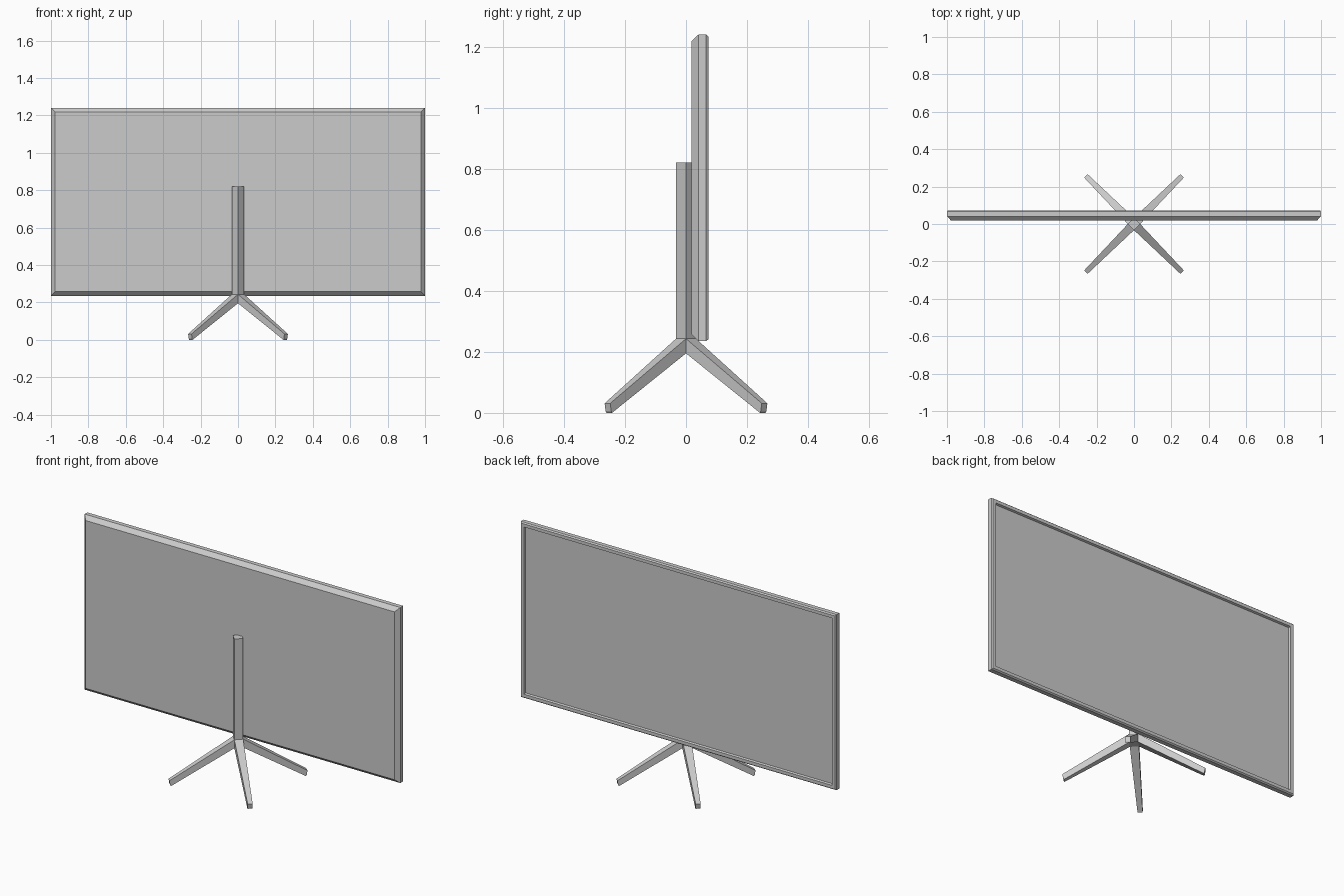
import bpy, bmesh
from mathutils import Vector

if "Cube" in bpy.data.objects:
    bpy.data.objects.remove(bpy.data.objects["Cube"])


def make_object(bm, name):
    bmesh.ops.recalc_face_normals(bm, faces=bm.faces)
    mesh = bpy.data.meshes.new(name)
    bm.to_mesh(mesh)
    bm.free()
    obj = bpy.data.objects.new(name, mesh)
    bpy.context.collection.objects.link(obj)
    return obj


def loft(bm, rings):
    """Bridge rings of equal vertex count and cap both ends."""
    loops = [[bm.verts.new(p) for p in ring] for ring in rings]
    for a, b in zip(loops, loops[1:]):
        n = len(a)
        for i in range(n):
            j = (i + 1) % n
            bm.faces.new((a[i], a[j], b[j], b[i]))
    bm.faces.new(loops[0])
    bm.faces.new(loops[-1])
    return loops


# Screen panel: nested rectangles (inset from outer edge, y), chamfered shell to recessed display
PROFILE = [(0.022, 0.018), (0.0, 0.041), (0.0, 0.066), (0.006, 0.073),
           (0.024, 0.073), (0.028, 0.062)]
X, Z0, Z1 = 1.0, 0.235, 1.24


def rectangle(inset, y):
    x, lo, hi = X - inset, Z0 + inset, Z1 - inset
    return [(-x, y, lo), (x, y, lo), (x, y, hi), (-x, y, hi)]


bm = bmesh.new()
loft(bm, [rectangle(*p) for p in PROFILE])
make_object(bm, "screen_panel")

# Stand: diamond post with four tapered legs extruded from its lower faces
R = 0.033
LOW, HIP, TOP = 0.195, 0.243, 0.82
bm = bmesh.new()
rings = loft(bm, [[(R, 0, z), (0, R, z), (-R, 0, z), (0, -R, z)]
                  for z in (LOW, HIP, TOP)])
low, hip = set(rings[0]), set(rings[1])
leg_roots = [f for f in bm.faces
             if sum(v in low for v in f.verts) == 2 and sum(v in hip for v in f.verts) == 2]
for face in leg_roots:
    c = face.calc_center_median()
    out = Vector((c.x, c.y, 0)).normalized()
    side = Vector((-out.y, out.x, 0))
    tip = bmesh.ops.extrude_discrete_faces(bm, faces=[face])["faces"][0]
    for v in tip.verts:
        s = 1 if v.co.dot(side) > 0 else -1
        upper = v.co.z > (LOW + HIP) / 2
        v.co = out * (0.36 if upper else 0.356) + side * s * 0.013
        v.co.z = 0.034 if upper else 0.004
    # Small foot chamfer below the tip
    foot = bmesh.ops.extrude_discrete_faces(bm, faces=[tip])["faces"][0]
    for v in foot.verts:
        v.co += out * 0.004
        v.co.z += -0.003 if v.co.z > 0.02 else 0.003
bmesh.ops.remove_doubles(bm, verts=bm.verts, dist=1e-5)
lowest = min(v.co.z for v in bm.verts)
for v in bm.verts:
    if v.co.z < 0.006:
        v.co.z -= lowest
make_object(bm, "stand")
